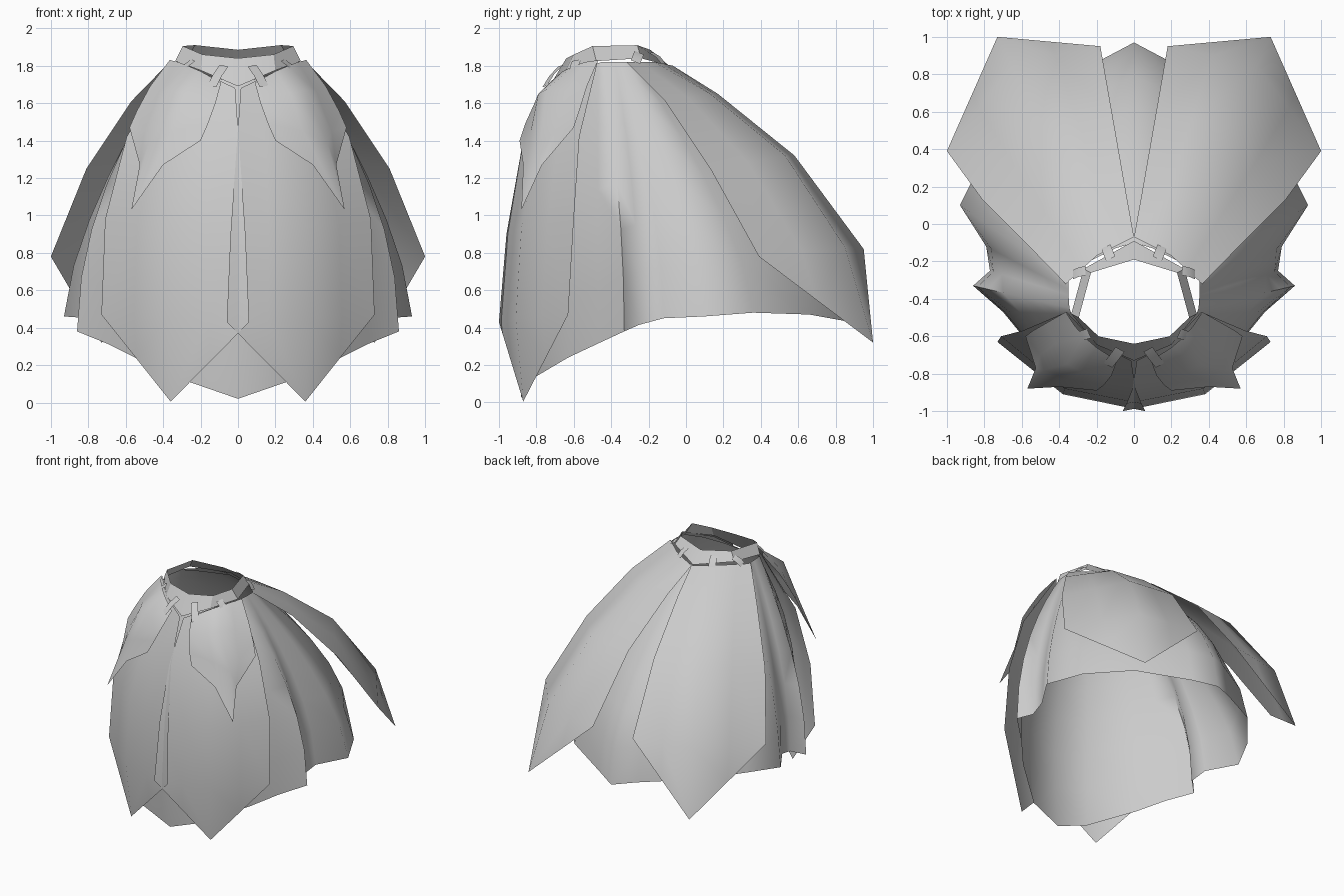
import bpy, bmesh, math
from mathutils import Vector

if "Cube" in bpy.data.objects:
    bpy.data.objects.remove(bpy.data.objects["Cube"])

cloth = bpy.data.materials.new("light_grey_cloth")
cloth.diffuse_color = (0.6, 0.6, 0.6, 1)
cloth.use_nodes = True
cloth.node_tree.nodes["Principled BSDF"].inputs["Base Color"].default_value = cloth.diffuse_color
ROWS = [0, 0.08, 0.18, 0.3, 0.45, 0.62, 0.8, 1]


def drape(top, hem, p, k=0):
    """Points of a hanging fold: bulges outward near the top; k curls the hem inward."""
    a, b = Vector(top), Vector(hem)
    out = []
    for t in ROWS:
        h = 1 - (1 - t) ** p + k * t * (1 - t)
        out.append(Vector((a.x + (b.x - a.x) * h, a.y + (b.y - a.y) * h, a.z + (b.z - a.z) * t)))
    return out


def finish(name, bm, angle):
    bmesh.ops.remove_doubles(bm, verts=bm.verts, dist=1e-5)
    me = bpy.data.meshes.new(name)
    bm.to_mesh(me)
    bm.free()
    ob = bpy.data.objects.new(name, me)
    bpy.context.collection.objects.link(ob)
    me.materials.append(cloth)
    bpy.context.view_layer.objects.active = ob
    ob.select_set(True)
    bpy.ops.object.shade_smooth_by_angle(angle=math.radians(angle))
    ob.select_set(False)
    m = ob.modifiers.new("mirror", 'MIRROR')
    m.merge_threshold = 0.0005
    return ob


def sheet(name, columns, subdivide=1, angle=50):
    """Surface through neighbouring columns of points, mirrored to the other side."""
    cols = []
    for a, b in zip(columns, columns[1:]):
        for i in range(subdivide):
            cols.append([Vector(p).lerp(Vector(q), i / subdivide) for p, q in zip(a, b)])
    cols.append([Vector(p) for p in columns[-1]])
    bm = bmesh.new()
    vs = [[bm.verts.new(p) for p in c] for c in cols]
    for a, b in zip(vs, vs[1:]):
        for i in range(len(a) - 1):
            bm.faces.new((a[i], a[i + 1], b[i + 1], b[i]))
    return finish(name, bm, angle)


def pointed_panel(name, inner, middle, outer):
    """Panel of three folds; the middle one runs on to a pointed tip."""
    sheet(name, [inner + inner[-1:], middle, outer + outer[-1:]], 2, 80)


# under skirt: half of it from centre front round to centre back, with side pleats
sheet("under_skirt", [drape(*c) for c in [
    ((0, -.69, 1.70), (0, -.88, .02), 3.2, 1.0),
    ((.10, -.66, 1.73), (.26, -.85, .11), 3.0, .7),
    ((.24, -.57, 1.78), (.55, -.63, .24), 2.8, .4),
    ((.335, -.48, 1.81), (.70, -.47, .315), 2.3),
    ((.345, -.45, 1.82), (.86, -.33, .38), 1.95),
    ((.35, -.38, 1.82), (.77, -.25, .415), 1.95),
    ((.35, -.35, 1.82), (.79, -.12, .45), 1.7),
    ((.35, -.31, 1.82), (.93, .10, .46), 1.5),
    ((.33, -.27, 1.81), (.80, .36, .48), 1.45),
    ((.24, -.20, 1.80), (.55, .66, .47), 1.65),
    ((.10, -.13, 1.79), (.17, .88, .43), 1.9),
    ((0, -.10, 1.79), (0, .97, .40), 1.85)]], angle=80)

# front panels, pointed at the hem, overlapping at the centre
pointed_panel("front_panel",
    [(.015, -.73, 1.68), (-.008, -.88, 1.35), (-.04, -.96, .90), (-.06, -1.0, .43)],
    [(.20, -.64, 1.77), (.31, -.80, 1.38), (.37, -.88, .93), (.38, -.91, .45), (.36, -.87, .005)],
    [(.36, -.47, 1.83), (.595, -.57, 1.42), (.71, -.60, .98), (.73, -.63, .47)])

# back panels, flaring far out behind
pointed_panel("back_panel",
    [(0, -.07, 1.80), (.043, .17, 1.65), (.115, .58, 1.32), (.18, .95, .82)],
    [(.20, -.17, 1.82), (.32, .13, 1.65), (.49, .53, 1.32), (.655, .85, .83), (.73, 1.0, .32)],
    [(.365, -.32, 1.82), (.57, -.11, 1.61), (.81, .13, 1.25), (1.0, .39, .78)])

# small pointed overlays on the front panels
sheet("front_petal", [
    [(.09, -.73, 1.71), (.12, -.81, 1.60), (.16, -.86, 1.49), (.20, -.89, 1.40)],
    [(.20, -.66, 1.77), (.28, -.79, 1.65), (.35, -.83, 1.45), (.40, -.87, 1.27)],
    [(.27, -.60, 1.80), (.36, -.75, 1.67), (.48, -.78, 1.38), (.57, -.88, 1.03)],
    [(.32, -.54, 1.82), (.42, -.64, 1.66), (.50, -.70, 1.45), (.525, -.77, 1.27)],
    [(.365, -.47, 1.83), (.47, -.53, 1.69), (.54, -.57, 1.56), (.58, -.60, 1.47)]])

# collar ring round the waist opening
sheet("collar", [
    [(0, -.64, 1.84), (0, -.73, 1.69)],
    [(.19, -.60, 1.86), (.20, -.645, 1.775)],
    [(.295, -.50, 1.905), (.335, -.48, 1.825)],
    [(.23, -.26, 1.91), (.27, -.24, 1.84)],
    [(0, -.19, 1.885), (0, -.09, 1.80)]], angle=25)

# short tabs tying the panels to the collar
TABS = [((.075, -.67, 1.80), (.14, -.755, 1.69)),
        ((.24, -.585, 1.83), (.305, -.60, 1.76)),
        ((.26, -.25, 1.87), (.325, -.27, 1.82)),
        ((.125, -.185, 1.87), (.15, -.12, 1.81))]
for n, (a, b) in enumerate(TABS):
    a, b = Vector(a), Vector(b)
    mid = (a + b) / 2
    out = Vector((mid.x, mid.y + .4, .35)).normalized()
    side = (b - a).cross(out).normalized() * .027
    lift = out * .008
    sheet("tab_%d" % (n + 1), [[a - side, mid - side + lift, b - side],
                               [a + side, mid + side + lift, b + side]])
